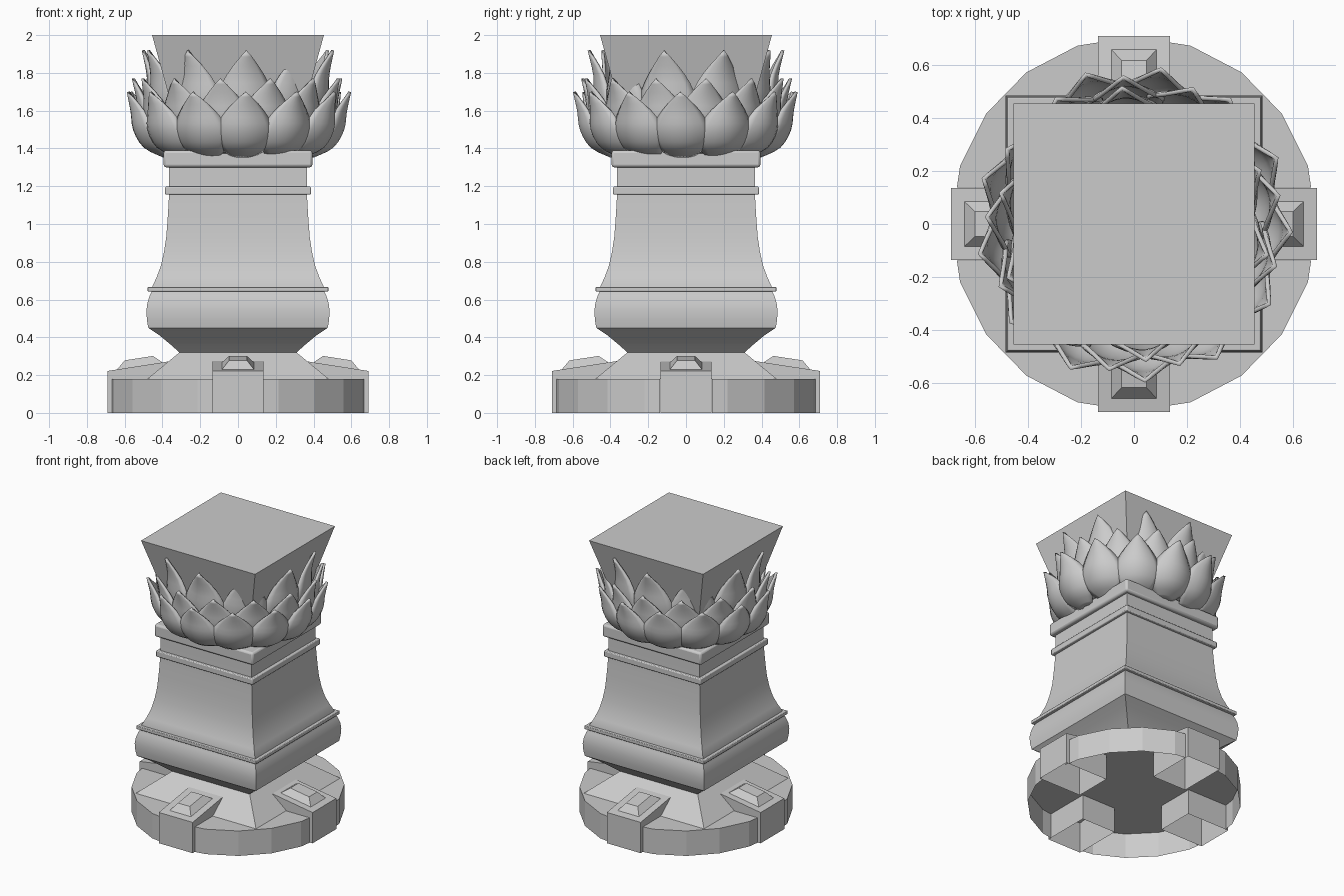
import bpy, bmesh
from math import sin, cos, radians, pi
from mathutils import Vector, Matrix

if "Cube" in bpy.data.objects:
    bpy.data.objects.remove(bpy.data.objects["Cube"])


def finish(bm, name, angle=None, weld=True):
    if weld:
        bmesh.ops.remove_doubles(bm, verts=bm.verts, dist=0.0005)
    bmesh.ops.recalc_face_normals(bm, faces=bm.faces)
    me = bpy.data.meshes.new(name)
    bm.to_mesh(me)
    bm.free()
    ob = bpy.data.objects.new(name, me)
    bpy.context.collection.objects.link(ob)
    if angle:
        bpy.ops.object.select_all(action='DESELECT')
        ob.select_set(True)
        bpy.context.view_layer.objects.active = ob
        bpy.ops.object.shade_smooth_by_angle(angle=radians(angle))
    return ob


def square_loft(name, profile, angle=None, caps=True):
    """Stack of squares, profile = (half width, z)."""
    bm = bmesh.new()
    rings = [[bm.verts.new((sx * h, sy * h, z)) for sx, sy in ((-1, -1), (1, -1), (1, 1), (-1, 1))]
             for h, z in profile]
    for a, b in zip(rings, rings[1:]):
        for i in range(4):
            j = (i + 1) % 4
            bm.faces.new((a[i], a[j], b[j], b[i]))
    if caps:
        bm.faces.new(rings[0])
        bm.faces.new(rings[-1])
    return finish(bm, name, angle)


def spline(pts, t):
    """Smooth interpolation through evenly spaced points."""
    n = len(pts) - 1
    i = min(int(t * n), n - 1)
    f = t * n - i
    p0, p1, p2, p3 = (Vector(pts[min(max(k, 0), n)]) for k in range(i - 1, i + 3))
    return 0.5 * (2 * p1 + (p2 - p0) * f + (2 * p0 - 5 * p1 + 4 * p2 - p3) * f ** 2
                  + (3 * p1 - p0 - 3 * p2 + p3) * f ** 3)


# Round base shell: 20-sided, open below, notched for the four blocks
R, TOP, W, IN, OUT = 0.69, 0.18, 0.135, 0.35, 0.69
bm = bmesh.new()
outline, arc_edges = [], []
for q in range(4):
    rot = Matrix.Rotation(q * pi / 2, 3, 'Z')
    arc = [(0.668, W)] + [(R * cos(radians(a)), R * sin(radians(a))) for a in (18, 36, 54, 72)] + [(W, 0.668)]
    pts = [(IN, W)] + arc + [(W, IN)]
    vs = [bm.verts.new(rot @ Vector((x, y, TOP))) for x, y in pts]
    outline += vs
    arc_edges += list(zip(vs[1:-1], vs[2:-1]))
bm.faces.new(outline)
low = {}
for a, b in arc_edges:
    for v in (a, b):
        if v not in low:
            low[v] = bm.verts.new((v.co.x, v.co.y, 0))
    bm.faces.new((a, b, low[b], low[a]))
base = finish(bm, "round_base")
base.scale.y = 1.025

# Four radial blocks, hollow below, each with a raised stud on the sloping top
for q in range(4):
    bm = bmesh.new()
    zi, zo = 0.275, 0.222
    c = [bm.verts.new(p) for p in ((IN, -W, 0), (OUT, -W, 0), (OUT, W, 0), (IN, W, 0),
                                   (IN, -W, zi), (OUT, -W, zo), (OUT, W, zo), (IN, W, zi))]
    for i in range(4):
        j = (i + 1) % 4
        bm.faces.new((c[i], c[j], c[j + 4], c[i + 4]))
    slope = (zi - zo) / (OUT - IN)

    def ring(x0, x1, w, lift):
        return [bm.verts.new((x, y, zo + (OUT - x) * slope + lift))
                for x, y in ((x0, -w), (x1, -w), (x1, w), (x0, w))]
    rings = [c[4:], ring(0.40, 0.64, 0.085, 0), ring(0.45, 0.60, 0.047, 0.042)]
    for a, b in zip(rings, rings[1:]):
        for i in range(4):
            j = (i + 1) % 4
            bm.faces.new((a[i], a[j], b[j], b[i]))
    bm.faces.new(rings[-1])
    block = finish(bm, "base_block")
    block.rotation_euler.z = q * pi / 2
    if q % 2:
        block.scale.x = 1.028

# Sloped plinth on the base
square_loft("plinth_slope", [(0.48, 0.18), (0.31, 0.32)], caps=False)

# Square shaft: flared foot, bulging torus, concave body
square_loft("shaft", [(0.31, 0.32), (0.355, 0.36), (0.415, 0.41), (0.475, 0.45), (0.482, 0.49),
                      (0.485, 0.54), (0.48, 0.58), (0.468, 0.62), (0.455, 0.645), (0.455, 0.665),
                      (0.43, 0.72), (0.408, 0.78), (0.392, 0.85), (0.38, 0.93), (0.373, 1.02),
                      (0.368, 1.10), (0.365, 1.16), (0.365, 1.31)], 30)

# Thin bands and the cap slab
for name, h, z0, z1, bev in (("lower_band", 0.478, 0.643, 0.667, 0.004),
                             ("upper_band", 0.386, 1.155, 1.198, 0.006),
                             ("cap_slab", 0.394, 1.30, 1.39, 0.014)):
    ob = square_loft(name, [(h, z0), (h, z1)], 40)
    m = ob.modifiers.new("bevel", 'BEVEL')
    m.width, m.segments = bev, 2

# Flaring square block in the flower
square_loft("top_block", [(0.285, 1.385), (0.455, 2.0)])


def petal_row(name, count, phase, path, widths, cup):
    """Ring of cupped, pointed petals; path = (radius, z) up the centreline."""
    bm = bmesh.new()
    rows, cols = 12, 8
    for k in range(count):
        rot = Matrix.Rotation(radians(phase - 90) + k * 2 * pi / count, 3, 'Z')
        grid = []
        for i in range(rows + 1):
            t = i / rows
            r, z = spline(path, t)
            w = max(spline([(a, 0) for a in widths], t)[0], 0)
            if i == rows:
                grid.append([bm.verts.new(rot @ Vector((r, 0, z)))] * (cols + 1))
                continue
            line = []
            for j in range(cols + 1):
                u = 2 * j / cols - 1
                line.append(bm.verts.new(rot @ Vector((r - cup * u * u * w / max(widths), u * w, z))))
            grid.append(line)
        for i in range(rows):
            for j in range(cols):
                q = [grid[i][j], grid[i][j + 1], grid[i + 1][j + 1], grid[i + 1][j]]
                bm.faces.new(q if i < rows - 1 else q[:3])
    ob = finish(bm, name, 40, weld=False)
    m = ob.modifiers.new("thickness", 'SOLIDIFY')
    m.thickness, m.offset = 0.016, 0
    return ob


# Three overlapping rows of lotus petals
petal_row("outer_petals", 13, 4, [(0.40, 1.36), (0.50, 1.41), (0.555, 1.50), (0.57, 1.60), (0.592, 1.70)],
          [0.05, 0.125, 0.148, 0.095, 0], 0.07)
petal_row("middle_petals", 13, 18, [(0.40, 1.38), (0.48, 1.46), (0.52, 1.56), (0.53, 1.66), (0.555, 1.77)],
          [0.05, 0.12, 0.145, 0.095, 0], 0.06)
petal_row("inner_petals", 10, 5, [(0.38, 1.40), (0.45, 1.52), (0.48, 1.66), (0.485, 1.79), (0.515, 1.92)],
          [0.06, 0.13, 0.15, 0.095, 0], 0.06)
